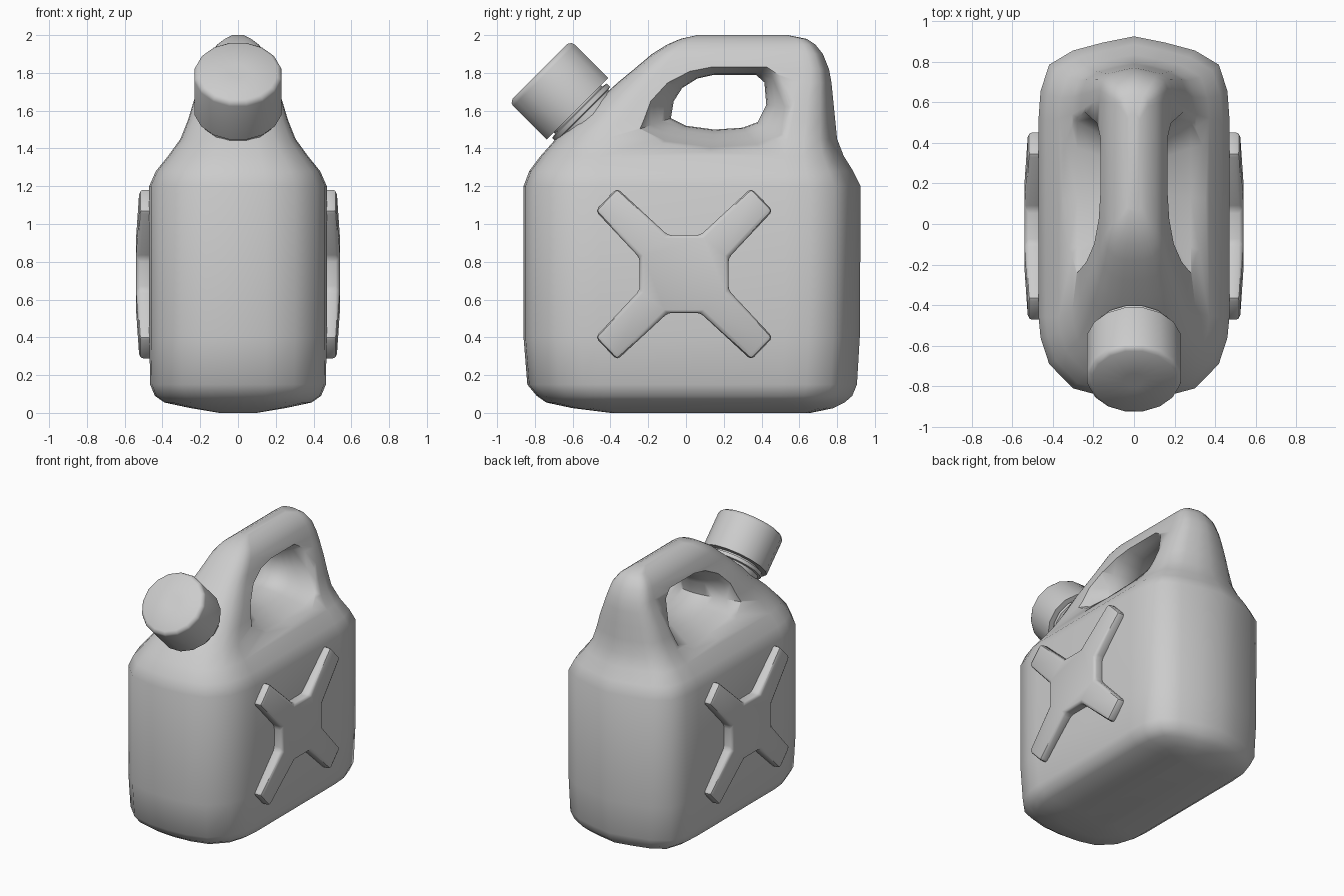
import bpy, bmesh, math
from mathutils import Matrix

if "Cube" in bpy.data.objects:
    bpy.data.objects.remove(bpy.data.objects["Cube"])


def finish(bm, name):
    bmesh.ops.recalc_face_normals(bm, faces=bm.faces)
    me = bpy.data.meshes.new(name)
    bm.to_mesh(me)
    bm.free()
    ob = bpy.data.objects.new(name, me)
    bpy.context.collection.objects.link(ob)
    return ob


def loft(rings, name):
    """Closed skin through equal-length rings, with capped ends."""
    bm = bmesh.new()
    vs = [[bm.verts.new(p) for p in r] for r in rings]
    n = len(vs[0])
    for a, b in zip(vs, vs[1:]):
        for i in range(n):
            j = (i + 1) % n
            bm.faces.new((a[i], a[j], b[j], b[i]))
    bm.faces.new(vs[0])
    bm.faces.new(vs[-1])
    return finish(bm, name)


def lathe(profile, name, n=16):
    return loft([[(r * math.cos(2 * math.pi * (i + .5) / n),
                   r * math.sin(2 * math.pi * (i + .5) / n), h)
                  for i in range(n)] for r, h in profile], name)


def activate(ob):
    bpy.ops.object.select_all(action='DESELECT')
    ob.select_set(True)
    bpy.context.view_layer.objects.active = ob


def smooth(ob, deg):
    activate(ob)
    bpy.ops.object.shade_smooth_by_angle(angle=math.radians(deg))


# Body: horizontal sections with rounded ends (z, half width, front y, back y)
def section(z, w, y0, y1):
    s = w / .47
    front = [(0, 0), (.32, .01), (.64, .05), (.89, .17), (.98, .3), (1, .4)]
    back = [(1, .4), (.98, .27), (.89, .14), (.64, .07), (.32, .03), (0, 0)]
    half = [(x * w, y0 + d * s) for x, d in front] + [(x * w, y1 - d * s) for x, d in back]
    return [(x, y, z) for x, y in half] + [(-x, y, z) for x, y in half[-2:0:-1]]


levels = [
    (0, .10, -.40, .66), (.025, .25, -.60, .78), (.055, .39, -.74, .84),
    (.09, .44, -.79, .88), (.15, .465, -.84, .905), (.40, .47, -.86, .92),
    (1.2, .47, -.86, .925), (1.28, .435, -.83, .885), (1.36, .37, -.77, .835),
    (1.45, .305, -.69, .80), (1.55, .265, -.575, .79), (1.65, .235, -.47, .78),
    (1.75, .195, -.36, .77), (1.82, .17, -.275, .757), (1.90, .145, -.18, .725),
    (1.95, .11, -.10, .685), (1.98, .07, -.03, .64), (2.0, .03, .06, .54)]
body = loft([section(*l) for l in levels], "can_body")

# Grip hole: flared cutter running through the body
hole = [(-.08, 1.56), (-.065, 1.65), (-.02, 1.72), (.06, 1.77), (.15, 1.79),
        (.37, 1.79), (.415, 1.75), (.425, 1.63), (.38, 1.54), (.3, 1.51),
        (.15, 1.5), (.0, 1.52)]
flare = [(.0, 1), (.05, 1.03), (.09, 1.09), (.13, 1.19), (.2, 1.4), (.28, 1.62), (.4, 1.88)]
stations = [(-x, k) for x, k in flare[:0:-1]] + flare
cutter = loft([[(x, .18 + (y - .18) * k, 1.65 + (z - 1.65) * k) for y, z in hole]
               for x, k in stations], "grip_cutter")
cutter.hide_render = True
mod = body.modifiers.new("grip_hole", 'BOOLEAN')
mod.operation = 'DIFFERENCE'
mod.solver = 'EXACT'
mod.object = cutter
activate(body)
bpy.ops.object.modifier_apply(modifier=mod.name)
bpy.data.objects.remove(cutter)
smooth(body, 60)

# Raised cross on each side
quad = [(.235, .085), (.47, .335), (.355, .455), (.085, .205)]
outline = []
for sy, sz in ((1, 1), (-1, 1), (-1, -1), (1, -1)):
    pts = [(sy * y, sz * z) for y, z in quad]
    outline += pts if sy * sz > 0 else pts[::-1]
bm = bmesh.new()
base = [bm.verts.new((.44, y - .01, z + .735)) for y, z in outline]
top = [bm.verts.new((.543 - .06 * (y * y + z * z), y - .01, z + .735)) for y, z in outline]
for i in range(16):
    j = (i + 1) % 16
    bm.faces.new((base[i], base[j], top[j], top[i]))
for k in range(0, 16, 4):
    bm.faces.new(top[k:k + 4])
bm.faces.new([v for k in range(0, 16, 4) for v in (top[k], top[k + 3])])
bm.faces.new(base)
cross = finish(bm, "side_cross")
bev = cross.modifiers.new("soft_edges", 'BEVEL')
bev.width = .022
bev.segments = 2
bev.limit_method = 'ANGLE'
bev.angle_limit = math.radians(30)
cross.modifiers.new("both_sides", 'MIRROR')
smooth_list = [(cross, 40)]
activate(cross)
for m in list(cross.modifiers):
    bpy.ops.object.modifier_apply(modifier=m.name)

# Neck and screw cap, tilted 45 degrees forward
tilt = Matrix.Translation((0, -.575, 1.61)) @ Matrix.Rotation(math.radians(45), 4, 'X')
cap = lathe([(.19, 0), (.235, 0), (.235, .25), (.229, .268), (.21, .28), (.05, .28)], "screw_cap")
neck = lathe([(.19, -.18), (.19, -.045), (.208, -.04), (.208, -.015), (.18, -.01), (.18, .02)], "neck")
for ob in (cap, neck):
    ob.matrix_world = tilt
    smooth_list.append((ob, 40))

for ob, deg in smooth_list:
    smooth(ob, deg)
